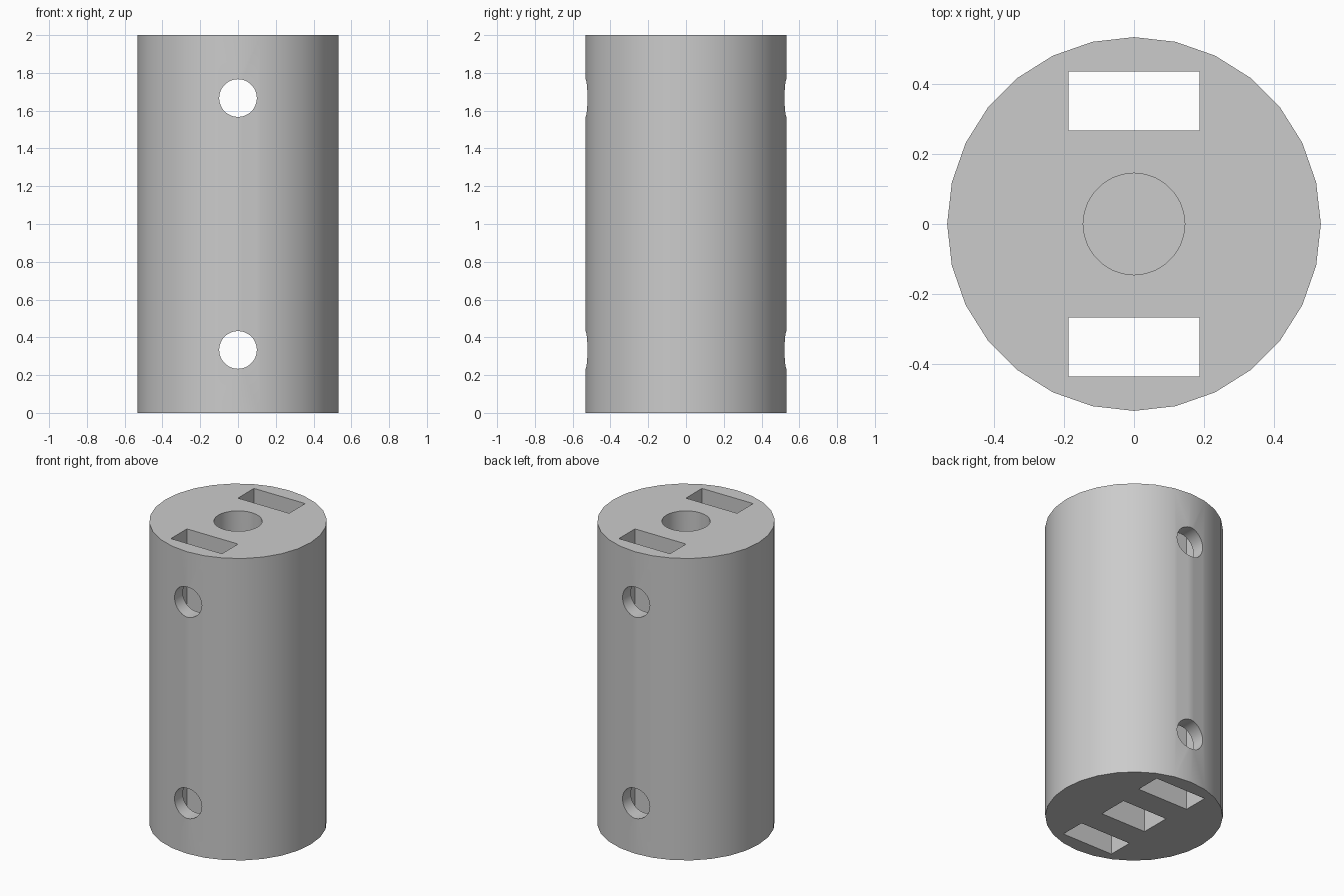
import bpy
import math

if "Cube" in bpy.data.objects:
    bpy.data.objects.remove(bpy.data.objects["Cube"], do_unlink=True)

HEIGHT = 2.0
RADIUS = 0.533
DEPTH = 0.67      # depth of the blind sockets


def cylinder(name, radius, length, location, rotation=(0, 0, 0), sides=28):
    bpy.ops.mesh.primitive_cylinder_add(vertices=sides, radius=radius, depth=length,
                                        location=location, rotation=rotation)
    obj = bpy.context.object
    obj.name = name
    return obj


def box(name, size, location):
    bpy.ops.mesh.primitive_cube_add(size=1, location=location)
    obj = bpy.context.object
    obj.name = name
    obj.scale = size
    bpy.ops.object.transform_apply(location=False, rotation=False, scale=True)
    return obj


def cut(target, cutter):
    cutter.hide_render = True
    mod = target.modifiers.new("cut", 'BOOLEAN')
    mod.operation = 'DIFFERENCE'
    mod.solver = 'EXACT'
    mod.object = cutter
    bpy.ops.object.select_all(action='DESELECT')
    target.select_set(True)
    bpy.context.view_layer.objects.active = target
    bpy.ops.object.modifier_apply(modifier=mod.name)
    bpy.data.objects.remove(cutter, do_unlink=True)


# Coupling body
body = cylinder("coupling_body", RADIUS, HEIGHT, (0, 0, HEIGHT / 2))

# Round shaft socket in the top, rectangular socket in the bottom
cut(body, cylinder("round_socket", 0.145, 2 * DEPTH, (0, 0, HEIGHT)))
cut(body, box("flat_socket", (0.333, 0.2, 2 * DEPTH), (0, 0, 0)))

# Nut slots running the full height
for side in (-1, 1):
    cut(body, box("nut_slot", (0.375, 0.168, HEIGHT + 0.4), (0, side * 0.351, HEIGHT / 2)))

# Screw holes from front to back
for z in (HEIGHT / 6, HEIGHT * 5 / 6):
    cut(body, cylinder("screw_hole", 0.1, 1.4, (0, 0, z), (math.pi / 2, 0, 0)))

# Single grey colour
grey = bpy.data.materials.new("plain_grey")
grey.use_nodes = True
colour = (0.6, 0.6, 0.6, 1)
grey.diffuse_color = colour
grey.node_tree.nodes["Principled BSDF"].inputs["Base Color"].default_value = colour
body.data.materials.clear()
body.data.materials.append(grey)

# Smooth curved walls with sharp rims
bpy.ops.object.select_all(action='DESELECT')
body.select_set(True)
bpy.context.view_layer.objects.active = body
bpy.ops.object.shade_smooth_by_angle(angle=math.radians(30))
